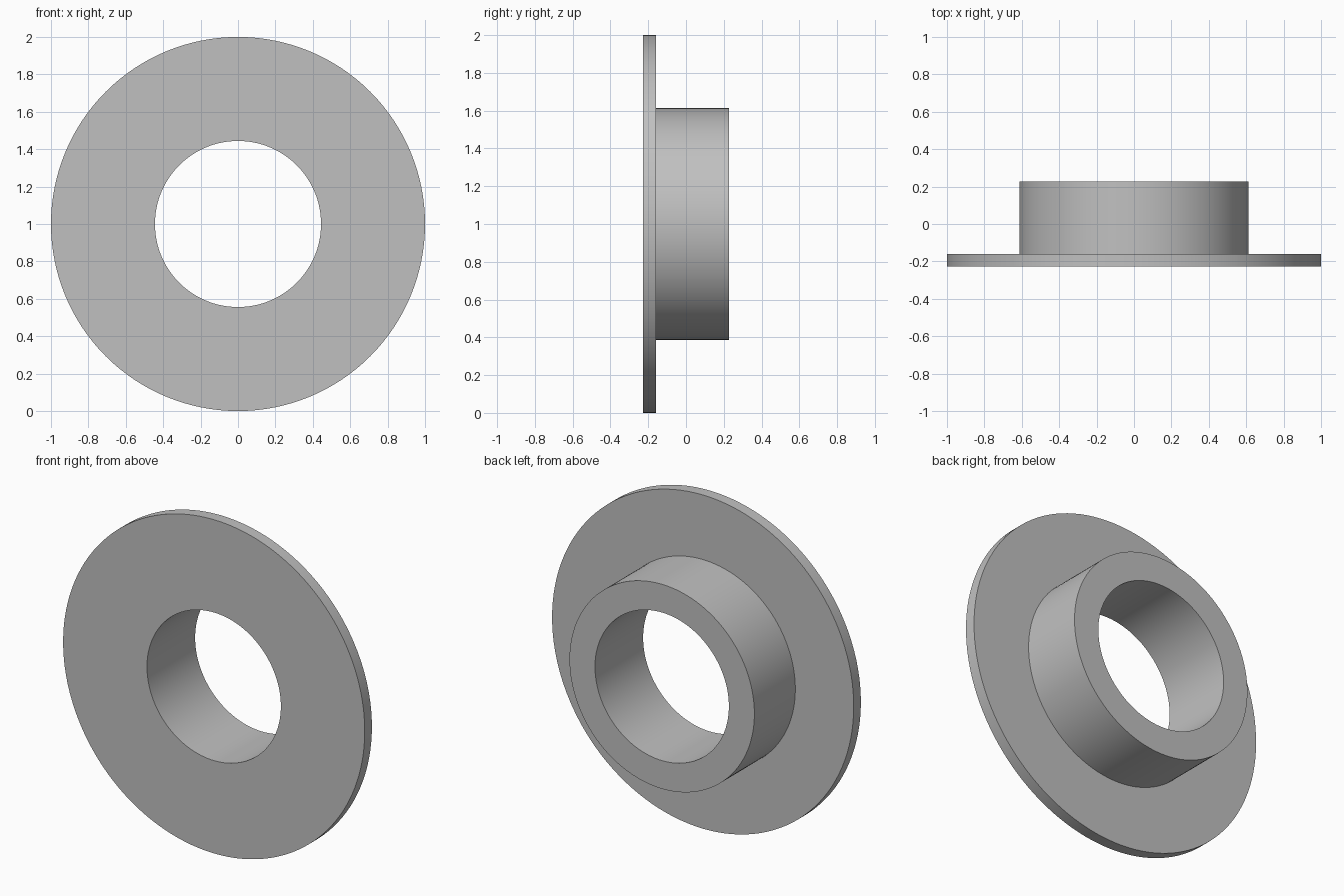
import bpy
import bmesh
from math import cos, sin, tau, radians

cube = bpy.data.objects.get("Cube")
if cube:
    bpy.data.objects.remove(cube, do_unlink=True)

SEGMENTS = 128
BORE, HUB, FLANGE = 0.444, 0.613, 1.0
FRONT, STEP, BACK = -0.228, -0.16, 0.228

# Plain grey finish
grey = bpy.data.materials.new("grey_metal")
grey.use_nodes = True
colour = (0.53, 0.53, 0.53, 1)
grey.diffuse_color = colour
grey.node_tree.nodes["Principled BSDF"].inputs["Base Color"].default_value = colour

# Closed cross-section (radius, y) turned around the bore axis
profile = [(BORE, FRONT), (FLANGE, FRONT), (FLANGE, STEP),
           (HUB, STEP), (HUB, BACK), (BORE, BACK)]

bm = bmesh.new()
rings = []
for i in range(SEGMENTS):
    a = tau * i / SEGMENTS
    rings.append([bm.verts.new((r * cos(a), y, FLANGE + r * sin(a))) for r, y in profile])
for i, ring in enumerate(rings):
    following = rings[(i + 1) % SEGMENTS]
    for j in range(len(profile)):
        k = (j + 1) % len(profile)
        bm.faces.new((ring[j], ring[k], following[k], following[j]))
bmesh.ops.recalc_face_normals(bm, faces=bm.faces[:])

mesh = bpy.data.meshes.new("flanged_bushing")
bm.to_mesh(mesh)
bm.free()
mesh.materials.append(grey)

bushing = bpy.data.objects.new("flanged_bushing", mesh)
bpy.context.collection.objects.link(bushing)

# Smooth round walls, crisp rims
bpy.ops.object.select_all(action="DESELECT")
bushing.select_set(True)
bpy.context.view_layer.objects.active = bushing
bpy.ops.object.shade_smooth_by_angle(angle=radians(30))
